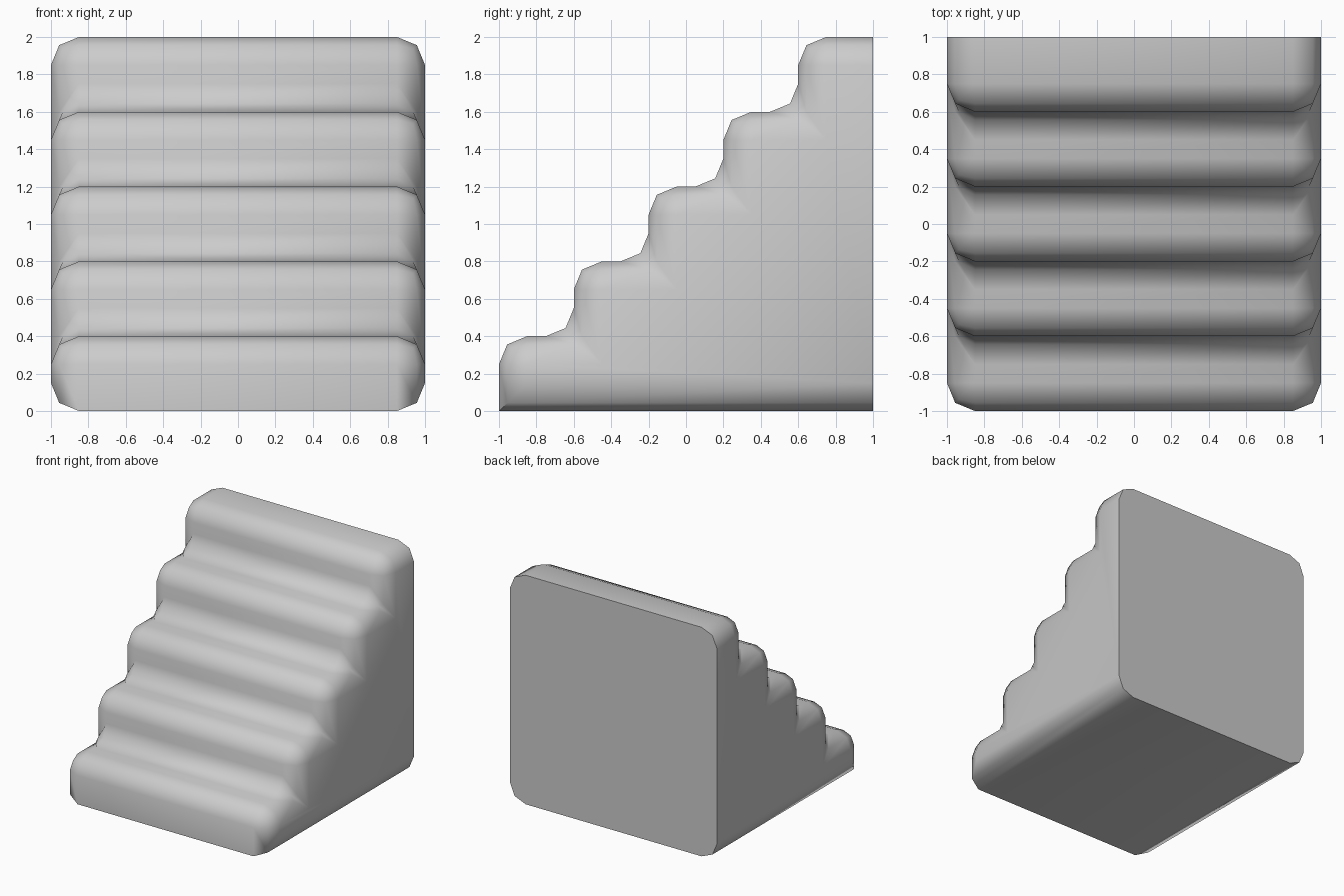
import bpy, bmesh, math

if "Cube" in bpy.data.objects:
    bpy.data.objects.remove(bpy.data.objects["Cube"])

STEPS, S, R = 5, 0.4, 0.15

# Stair outline in the side plane (y, z)
profile = [(1, 0), (-1, 0)]
for i in range(STEPS):
    y, top = -1 + i * S, (i + 1) * S
    profile.append((y, top))
    profile.append((y + S, top))

# Extrude the outline across the width
bm = bmesh.new()
verts = [bm.verts.new((-1, y, z)) for y, z in profile]
face = bm.faces.new(verts)
ext = bmesh.ops.extrude_face_region(bm, geom=[face])
bmesh.ops.translate(bm, vec=(2, 0, 0),
                    verts=[g for g in ext["geom"] if isinstance(g, bmesh.types.BMVert)])
bmesh.ops.recalc_face_normals(bm, faces=bm.faces[:])


# Round everything except the back rim and the bottom front edge
def rounded(edge):
    a, b = (v.co for v in edge.verts)
    back = a.y > 0.99 and b.y > 0.99
    toe = a.y < -0.99 and b.y < -0.99 and max(a.z, b.z) < 0.01
    return not back and not toe


bmesh.ops.bevel(bm, geom=[e for e in bm.edges if rounded(e)], offset=R,
                offset_type='OFFSET', segments=2, profile=0.5,
                affect='EDGES', clamp_overlap=False)
bmesh.ops.recalc_face_normals(bm, faces=bm.faces[:])

mesh = bpy.data.meshes.new("stairs")
bm.to_mesh(mesh)
bm.free()
stairs = bpy.data.objects.new("stairs", mesh)
bpy.context.collection.objects.link(stairs)

# Smooth the rounded edges, keep the back rim sharp
bpy.context.view_layer.objects.active = stairs
stairs.select_set(True)
bpy.ops.object.shade_smooth_by_angle(angle=math.radians(55))
